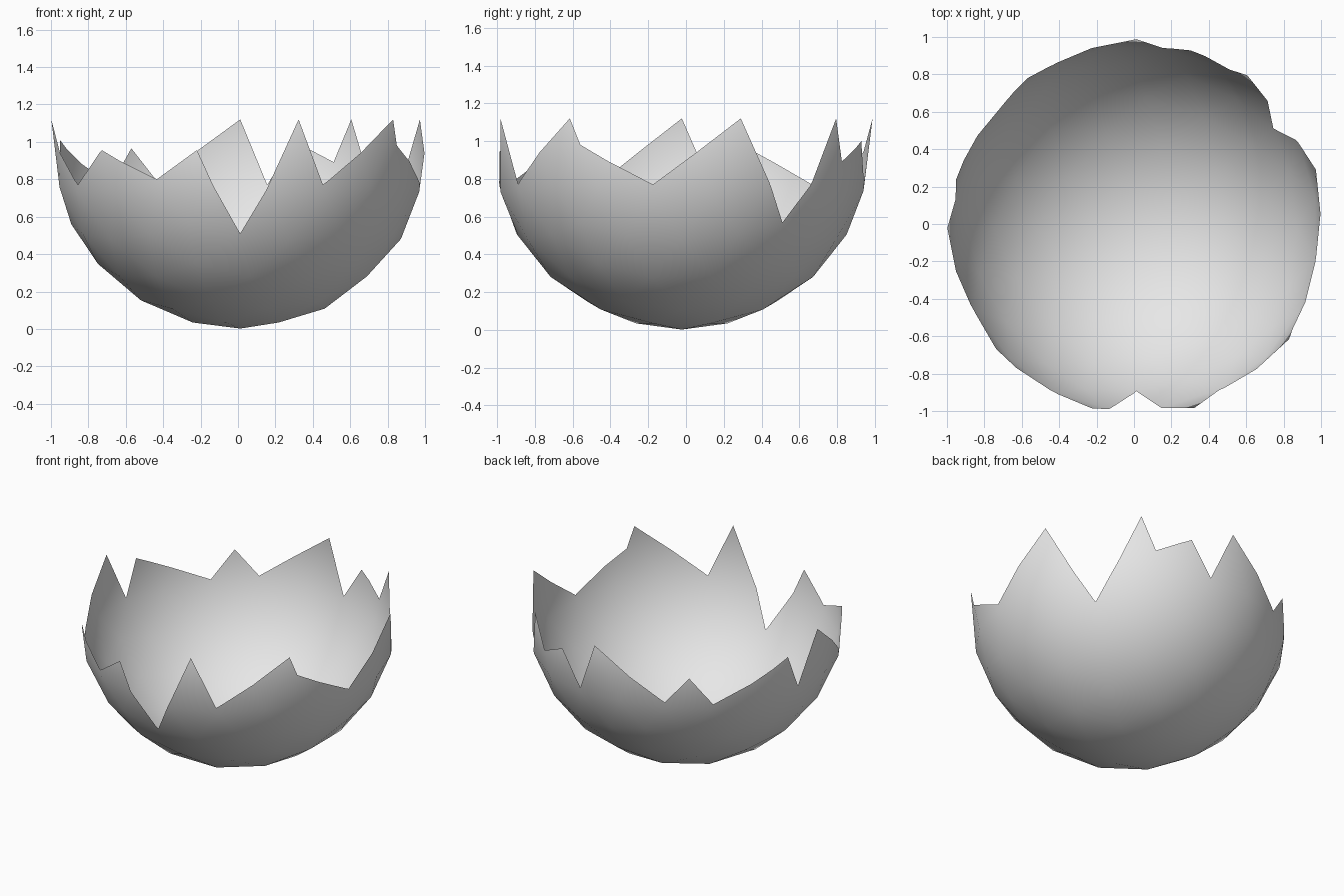
import bpy, bmesh
from math import cos, sin, radians, sqrt
from mathutils import Vector

default = bpy.data.objects.get("Cube")
if default:
    bpy.data.objects.remove(default)

CENTRE = Vector((0.012, -0.022, 1.012))
RADIUS = 1.01
PEAK, DIP = 1.12, 0.77

# Jagged rim: angle around the bowl in degrees, height
RIM = [(18, PEAK), (36, 0.57), (45, 0.79), (54, PEAK), (59.5, 0.89), (73, 1.0),
       (81.5, DIP), (90, PEAK), (117, 0.79), (126, 0.965), (135, DIP),
       (165, 1.01), (171, DIP), (180, PEAK), (207, DIP), (221.5, 0.955),
       (243, 0.8), (256.5, 0.955), (270, 0.51), (279, DIP), (288, PEAK),
       (297, DIP), (324, PEAK), (327.3, 0.98), (351, DIP)]


def make_object(name, bm):
    bmesh.ops.recalc_face_normals(bm, faces=bm.faces)
    mesh = bpy.data.meshes.new(name)
    bm.to_mesh(mesh)
    bm.free()
    ob = bpy.data.objects.new(name, mesh)
    bpy.context.collection.objects.link(ob)
    return ob


def rim_ray(angle, height):
    """Offset from the centre through a rim point, ending outside the shell."""
    drop = height - CENTRE.z
    r = RADIUS if drop > 0 else sqrt(RADIUS ** 2 - drop ** 2) * 0.995
    a = radians(angle)
    return Vector((r * cos(a), r * sin(a), drop)) * 1.5


# Faceted ball, with the upper half lifted to make the wall taller
bm = bmesh.new()
bmesh.ops.create_icosphere(bm, subdivisions=3, radius=RADIUS)
for v in bm.verts:
    if v.co.z > -0.05:
        v.co.z += PEAK - CENTRE.z
    v.co += CENTRE
shell = make_object("broken_shell", bm)

# Star-shaped cutter: a fan from the centre through the rim, closed above
bm = bmesh.new()
tip = bm.verts.new(CENTRE)
cap = bm.verts.new(CENTRE + Vector((0, 0, 3)))
low = [bm.verts.new(CENTRE + rim_ray(*p)) for p in RIM]
high = [bm.verts.new((v.co.x, v.co.y, cap.co.z)) for v in low]
for i in range(len(RIM)):
    j = (i + 1) % len(RIM)
    bm.faces.new((tip, low[j], low[i]))
    bm.faces.new((low[i], low[j], high[j], high[i]))
    bm.faces.new((cap, high[i], high[j]))
cutter = make_object("rim_cutter", bm)
cutter.hide_render = True

# Cut the ball along the rim
cut = shell.modifiers.new("Cut rim", 'BOOLEAN')
cut.operation = 'DIFFERENCE'
cut.solver = 'EXACT'
cut.object = cutter
bpy.context.view_layer.update()
graph = bpy.context.evaluated_depsgraph_get()
mesh = bpy.data.meshes.new_from_object(shell.evaluated_get(graph))
shell.modifiers.clear()
shell.data = mesh
bpy.data.objects.remove(cutter)

# Remove the inner cut faces, leaving a thin open skin
bm = bmesh.new()
bm.from_mesh(mesh)
inner = [f for f in bm.faces
         if any((v.co - CENTRE).length < RADIUS / 2 for v in f.verts)]
bmesh.ops.delete(bm, geom=inner, context='FACES')
for f in bm.faces:
    f.smooth = True
    f.material_index = 0
bm.to_mesh(mesh)
bm.free()

# Round shading across the facets
mesh.normals_split_custom_set_from_vertices(
    [(v.co - CENTRE).normalized() for v in mesh.vertices])

# Shell colour
grey = bpy.data.materials.new("pale_grey")
grey.use_nodes = True
colour = (0.8, 0.8, 0.8, 1)
grey.diffuse_color = colour
grey.node_tree.nodes["Principled BSDF"].inputs["Base Color"].default_value = colour
mesh.materials.clear()
mesh.materials.append(grey)
